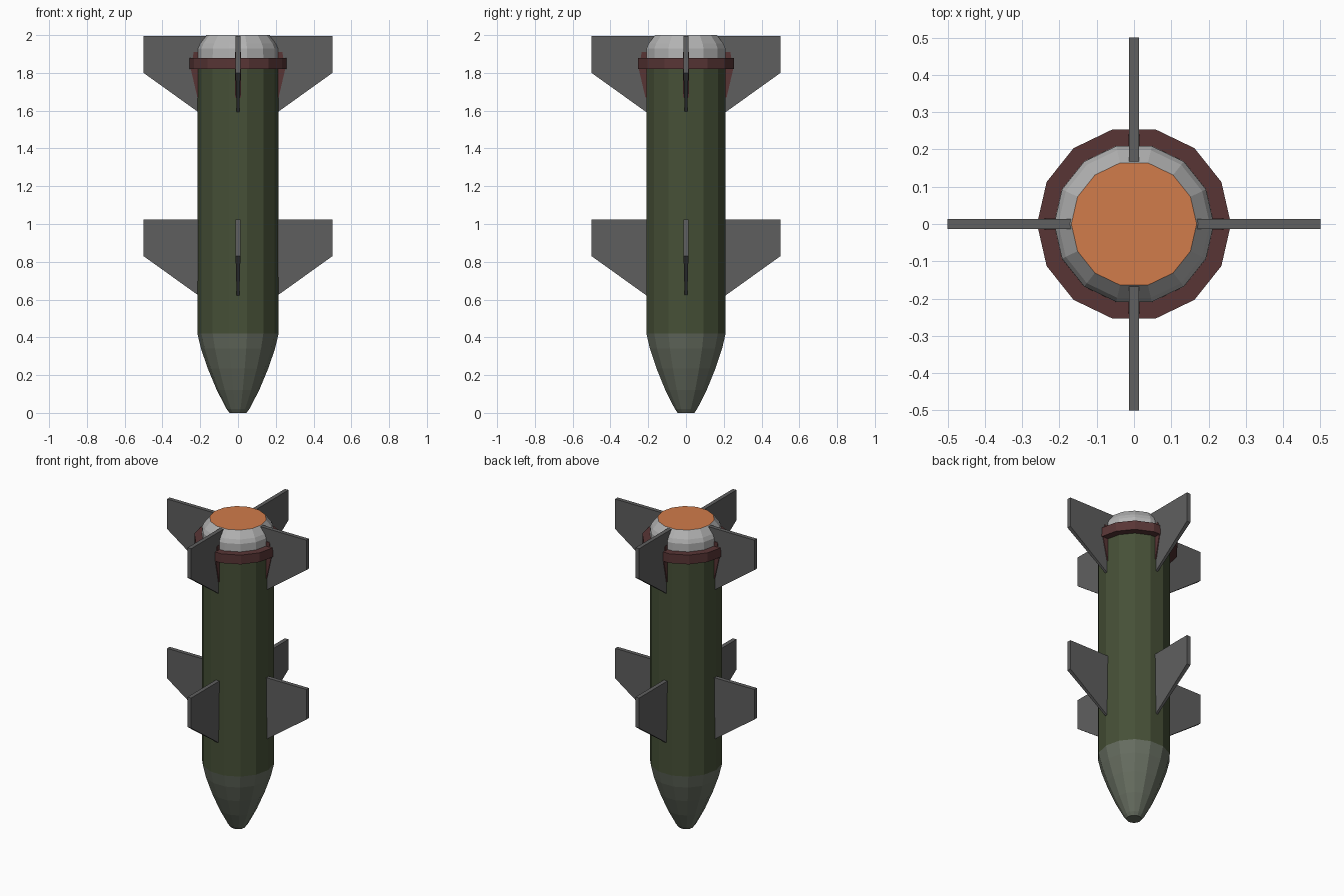
import bpy, bmesh, math

if "Cube" in bpy.data.objects:
    bpy.data.objects.remove(bpy.data.objects["Cube"])

SIDES = 14


def material(name, r, g, b):
    m = bpy.data.materials.new(name)
    m.diffuse_color = (r, g, b, 1)
    m.use_nodes = True
    m.node_tree.nodes["Principled BSDF"].inputs["Base Color"].default_value = m.diffuse_color
    return m


olive = material("olive green", 0.061, 0.080, 0.038)
grey_green = material("grey green", 0.135, 0.155, 0.118)
dark_grey = material("dark grey", 0.115, 0.115, 0.115)
maroon = material("dark maroon", 0.098, 0.036, 0.036)
light_grey = material("light grey", 0.45, 0.45, 0.45)
orange = material("orange", 0.64, 0.20, 0.07)


def finish(bm, name, mat):
    bmesh.ops.recalc_face_normals(bm, faces=bm.faces)
    mesh = bpy.data.meshes.new(name)
    bm.to_mesh(mesh)
    bm.free()
    mesh.materials.append(mat)
    ob = bpy.data.objects.new(name, mesh)
    bpy.context.collection.objects.link(ob)
    return ob


def lathe(name, profile, mat, closed=False, cap_start=False, cap_end=False):
    """Spin (radius, z) points around the z axis."""
    bm = bmesh.new()
    rings = [[bm.verts.new((r * math.cos(2 * math.pi * i / SIDES),
                            r * math.sin(2 * math.pi * i / SIDES), z))
              for i in range(SIDES)] for r, z in profile]
    pairs = list(zip(rings, rings[1:]))
    if closed:
        pairs.append((rings[-1], rings[0]))
    for a, b in pairs:
        for i in range(SIDES):
            j = (i + 1) % SIDES
            bm.faces.new((a[i], a[j], b[j], b[i]))
    if cap_start:
        bm.faces.new(rings[0][::-1])
    if cap_end:
        bm.faces.new(rings[-1])
    return finish(bm, name, mat)


def plate(name, outline, angle, mat):
    """Radial plate from (radius, z, half thickness) points."""
    bm = bmesh.new()
    c, s = math.cos(angle), math.sin(angle)
    sides = [[bm.verts.new((r * c - k * t * s, r * s + k * t * c, z))
              for r, z, t in outline] for k in (-1, 1)]
    n = len(outline)
    bm.faces.new(sides[0])
    bm.faces.new(sides[1][::-1])
    for i in range(n):
        j = (i + 1) % n
        bm.faces.new((sides[0][i], sides[0][j], sides[1][j], sides[1][i]))
    return finish(bm, name, mat)


# Nose, body and tail
lathe("nose", [(0.045, 0), (0.06, 0.02), (0.112, 0.12), (0.16, 0.235),
               (0.196, 0.34), (0.215, 0.42)], grey_green, cap_start=True)
lathe("body", [(0.215, 0.42), (0.215, 1.85)], olive)
tail = lathe("tail", [(0.215, 1.85), (0.214, 1.93), (0.203, 1.955), (0.168, 2.0)],
             light_grey, cap_end=True)

# Orange exhaust face on top of the tail
tail.data.materials.append(orange)
for f in tail.data.polygons:
    if f.normal.z > 0.99:
        f.material_index = 1

# Collar ring round the tail
lathe("collar", [(0.21, 1.82), (0.26, 1.82), (0.26, 1.88), (0.21, 1.88)],
      maroon, closed=True)

# Two sets of four fins, and the collar brackets at the upper fin roots
T = 0.013
for q in range(4):
    a = q * math.pi / 2
    plate(f"upper_fin_{q}", [(0.165, 1.995, T), (0.5, 1.995, T), (0.5, 1.8, T),
                             (0.2, 1.585, 0.007), (0.165, 1.6, 0.007)], a, dark_grey)
    plate(f"lower_fin_{q}", [(0.19, 1.025, T), (0.5, 1.025, T), (0.5, 0.83, T),
                             (0.2, 0.615, 0.007), (0.19, 0.63, 0.007)], a, dark_grey)
    B = T + 0.002
    plate(f"collar_bracket_{q}", [(0.2, 1.91, B), (0.235, 1.91, B), (0.25, 1.82, B),
                                  (0.215, 1.67, B), (0.2, 1.67, B)], a, maroon)
